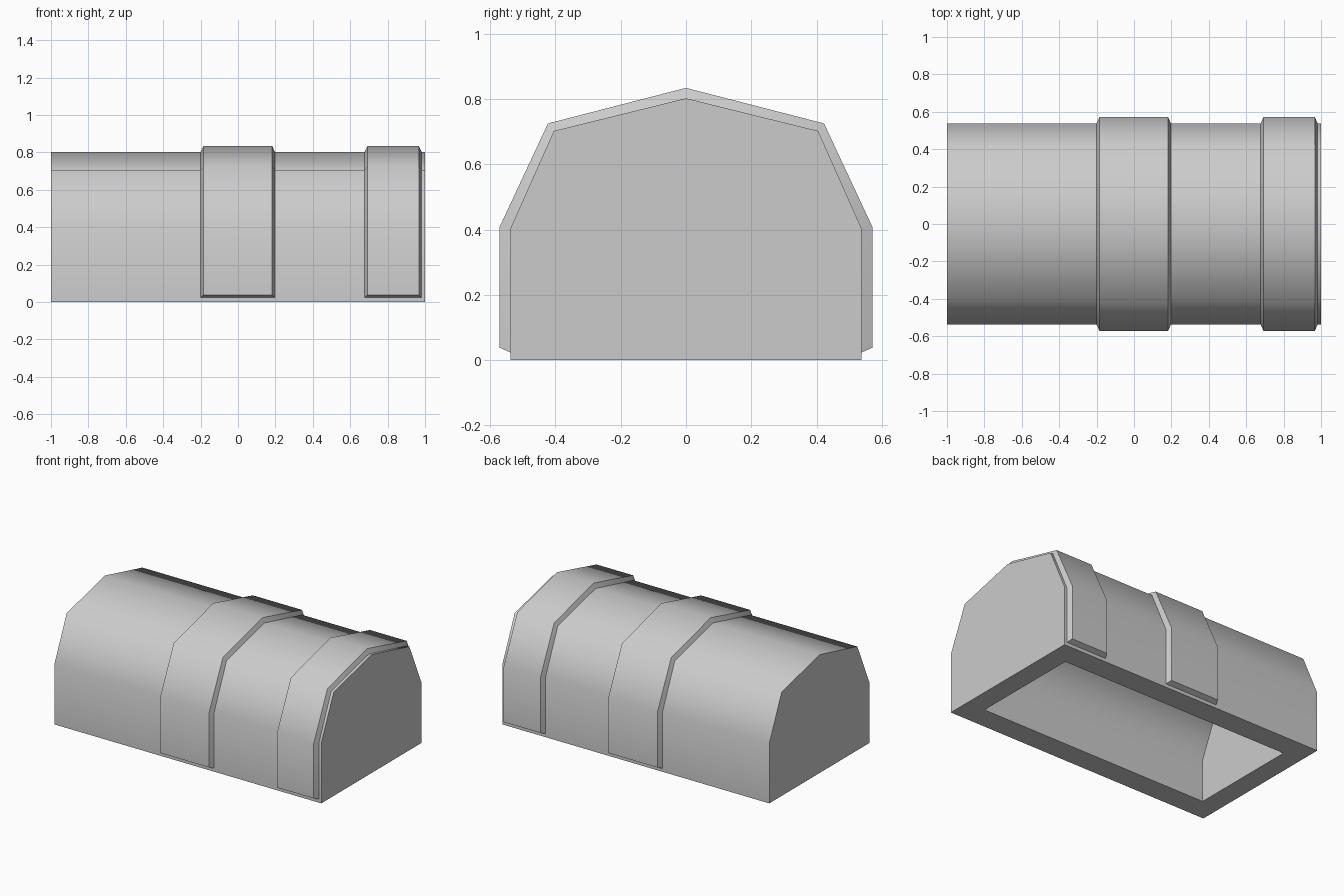
import bpy, bmesh, math

if "Cube" in bpy.data.objects:
    bpy.data.objects.remove(bpy.data.objects["Cube"])


def full_profile(half):
    # mirror the right half (bottom to ridge) across y = 0
    return half + [(-y, z) for y, z in reversed(half[:-1])]


def loft(name, rings, bottom_strips=False, cavity=None):
    bm = bmesh.new()

    def skin(rings, caps):
        loops = [[bm.verts.new((x, y, z)) for y, z in prof] for x, prof in rings]
        for a, b in zip(loops, loops[1:]):
            for i in range(len(a) - 1):
                bm.faces.new((a[i], b[i], b[i + 1], a[i + 1]))
        if caps:
            for loop in (loops[0], loops[-1]):
                bm.faces.new(loop)
        a, b = loops[0], loops[-1]
        return loops, [a[0], b[0], b[-1], a[-1]]

    loops, foot = skin(rings, cavity is not None)
    if cavity:
        # inner shell joined to the outer one by a flat rim
        _, inner_foot = skin(cavity, True)
        for i in range(4):
            j = (i + 1) % 4
            bm.faces.new((foot[i], foot[j], inner_foot[j], inner_foot[i]))
    if bottom_strips:
        for i in (0, -1):
            bm.faces.new([loop[i] for loop in loops])
    bmesh.ops.recalc_face_normals(bm, faces=bm.faces)
    # make sure the ridge faces point up
    top = max(bm.faces, key=lambda f: f.calc_center_median().z * abs(f.normal.z))
    if top.normal.z < 0:
        bmesh.ops.reverse_faces(bm, faces=bm.faces)
    me = bpy.data.meshes.new(name)
    bm.to_mesh(me)
    bm.free()
    ob = bpy.data.objects.new(name, me)
    bpy.context.collection.objects.link(ob)
    bpy.ops.object.select_all(action='DESELECT')
    ob.select_set(True)
    bpy.context.view_layer.objects.active = ob
    bpy.ops.object.shade_smooth_by_angle(angle=math.radians(60))
    return ob


# Hollow shelter body, open at the bottom
body = full_profile([(0.537, 0), (0.537, 0.405), (0.405, 0.702), (0, 0.802)])
hollow = [(y * 0.71, z * 0.71) for y, z in body]
loft("shelter_body", [(-1, body), (1, body)],
     cavity=[(-0.863, hollow), (0.863, hollow)])

# Raised bands with bevelled edges
inner = full_profile([(0.537, 0.023), (0.537, 0.405), (0.405, 0.702), (0, 0.802)])
outer = full_profile([(0.571, 0.038), (0.571, 0.408), (0.423, 0.725), (0, 0.834)])
for name, x0, x1 in (("middle_band", -0.2, 0.198), ("end_band", 0.677, 0.982)):
    loft(name, [(x0, inner), (x0 + 0.015, outer), (x1 - 0.015, outer), (x1, inner)],
         bottom_strips=True)
